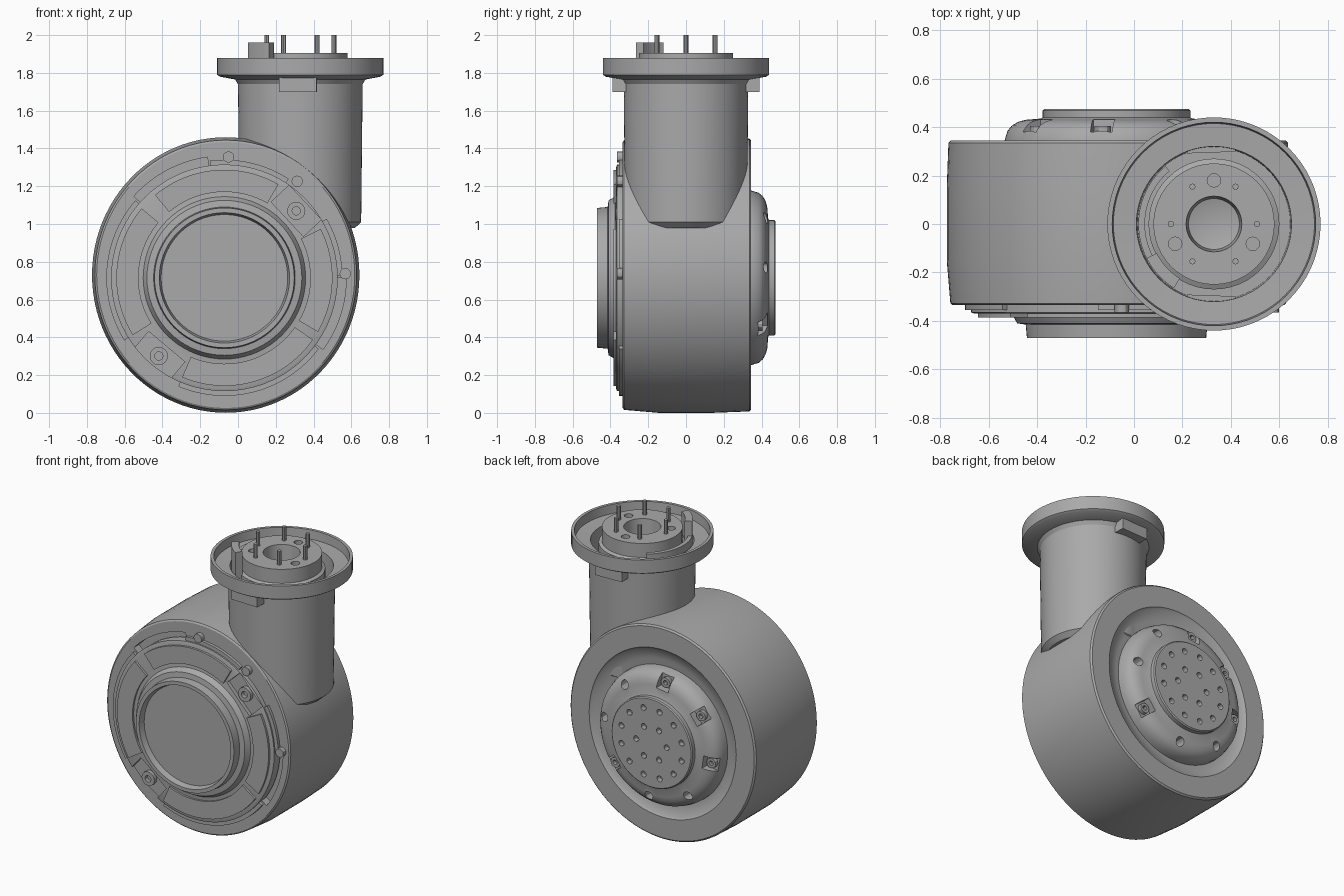
import bpy, bmesh, math
from mathutils import Matrix, Vector

if "Cube" in bpy.data.objects:
    bpy.data.objects.remove(bpy.data.objects["Cube"])

grey = bpy.data.materials.new("neutral grey")
grey.use_nodes = True
COLOUR = (0.40, 0.40, 0.40, 1)
grey.diffuse_color = COLOUR
grey.node_tree.nodes["Principled BSDF"].inputs["Base Color"].default_value = COLOUR

# Local frames: z points out of the part, y is up on the drum faces
TURN = Matrix.Rotation(math.pi / 2, 4, 'X')
DRUM = Matrix.Translation((-0.065, 0, 0.73)) @ TURN @ Matrix.Diagonal((0.99, 1.02, 1, 1))
FRONT = Matrix.Translation((-0.072, 0, 0.715)) @ TURN
BACK = Matrix.Translation((-0.072, 0, 0.715)) @ Matrix.Rotation(math.pi, 4, 'Z') @ TURN
NECK = Matrix.Translation((0.33, 0, 0))
parts = []


def polar(r, deg, h=0):
    a = math.radians(deg)
    return Vector((r * math.cos(a), r * math.sin(a), h))


def spin(bm, profile, frame, start=0, end=360, steps=72):
    """Turn a closed (radius, height) outline about the frame's z axis."""
    full = end - start == 360
    rings = [[bm.verts.new(frame @ polar(r, start + (end - start) * i / steps, h))
              for r, h in profile] for i in range(steps if full else steps + 1)]
    n = len(profile)
    for i in range(steps):
        a, b = rings[i], rings[(i + 1) % len(rings)]
        for j in range(n):
            k = (j + 1) % n
            if profile[j][0] > 0 or profile[k][0] > 0:
                bm.faces.new((a[j], a[k], b[k], b[j]))
    if not full:
        bm.faces.new(rings[0])
        bm.faces.new(rings[-1])


def band(bm, r0, r1, h0, h1, frame, start=0, end=360, steps=24):
    spin(bm, [(r0, h0), (r1, h0), (r1, h1), (r0, h1)], frame, start, end, steps)


def rod(bm, frame, r, deg, radius, h0, h1, steps=12):
    band(bm, 0, radius, h0, h1, frame @ Matrix.Translation(polar(r, deg)), steps=steps)


def block(bm, frame, r, deg, size, h):
    m = frame @ Matrix.Translation(polar(r, deg, h)) @ Matrix.Rotation(math.radians(deg), 4, 'Z')
    bmesh.ops.create_cube(bm, size=1, matrix=m @ Matrix.Diagonal((*size, 1)))


def finish(name, bm):
    bmesh.ops.remove_doubles(bm, verts=bm.verts, dist=1e-5)
    bmesh.ops.recalc_face_normals(bm, faces=bm.faces)
    mesh = bpy.data.meshes.new(name)
    bm.to_mesh(mesh)
    bm.free()
    mesh.materials.append(grey)
    ob = bpy.data.objects.new(name, mesh)
    bpy.context.collection.objects.link(ob)
    parts.append(ob)
    return ob


def carve(ob, bm):
    """Cut the shapes in bm out of ob and drop the cutter."""
    cutter = finish("cutter", bm)
    parts.remove(cutter)
    mod = ob.modifiers.new("cut", 'BOOLEAN')
    mod.object, mod.operation, mod.solver = cutter, 'DIFFERENCE', 'EXACT'
    graph = bpy.context.evaluated_depsgraph_get()
    ob.data = bpy.data.meshes.new_from_object(ob.evaluated_get(graph))
    ob.modifiers.clear()
    bpy.data.objects.remove(cutter)


# Drum body, slightly barrelled, with a coned recess at the back
bm = bmesh.new()
spin(bm, [(0, .335), (.69, .335), (.70, .328), (.715, .15), (.715, -.15), (.708, -.335),
          (.698, -.345), (.56, -.345), (.55, -.335), (.48, -.315), (0, -.315)], DRUM, steps=96)
drum = finish("drum_body", bm)
bm = bmesh.new()
for a0, a1 in ((98, 138), (-36, 0)):
    band(bm, .55, .645, .28, .4, FRONT, a0, a1)
carve(drum, bm)

# Front cover: plate, step and rim round a sunken disc
bm = bmesh.new()
spin(bm, [(0, .30), (.60, .30), (.60, .365), (.585, .37), (.47, .37), (.43, .375), (.41, .41),
          (.375, .415), (.37, .47), (.345, .47), (.335, .43), (0, .43)], FRONT)
cover = finish("front_cover", bm)
POCKETS = ((43, .52), (230, .54))
bm = bmesh.new()
for deg, r in POCKETS:
    block(bm, FRONT, r, deg, (.13, .25, .08), .385)
carve(cover, bm)

# Raised pads and an edge lip on the cover
bm = bmesh.new()
for a0, a1 in ((60, 130), (140, 212), (247, 325), (-30, 27)):
    band(bm, .455, .572, .36, .385, FRONT, a0, a1)
finish("cover_pads", bm)
bm = bmesh.new()
for a0, a1 in ((57, 97), (139, 212), (247, 323), (1, 30)):
    band(bm, .595, .625, .33, .355, FRONT, a0, a1)
finish("cover_lip", bm)

# Socket screws in the two pockets, and three small nubs on the lip
bm = bmesh.new()
for deg, r in POCKETS:
    band(bm, .022, .048, .34, .372, FRONT @ Matrix.Translation(polar(r, deg)), steps=16)
finish("cover_screws", bm)
bm = bmesh.new()
for deg in (88, 53, 2):
    rod(bm, FRONT, .64, deg, .03, .32, .365)
finish("lip_nubs", bm)

# Back dome with its boss, and alternating bolt holes and pockets
HOLES = (127, 172, 262, 307)
SEATS = (37, 82, 217, 352)
bm = bmesh.new()
spin(bm, [(0, .28), (.465, .28), (.462, .345), (.45, .385), (.43, .408), (.405, .422), (.375, .43),
          (.315, .435), (.305, .44), (.305, .468), (.298, .475), (0, .475)], BACK)
dome = finish("back_dome", bm)
bm = bmesh.new()
for deg in HOLES:
    rod(bm, BACK, .395, deg, .03, .35, .5)
for deg in SEATS:
    block(bm, BACK, .405, deg, (.09, .09, .1), .43)
for i in range(12):
    rod(bm, BACK, .235, 30 * i + 15, .02, .44, .5)
for i in range(6):
    rod(bm, BACK, .115, 60 * i, .02, .44, .5)
carve(dome, bm)
bm = bmesh.new()
for deg in SEATS:
    band(bm, .016, .034, .37, .405, BACK @ Matrix.Translation(polar(.405, deg)), steps=12)
finish("dome_screws", bm)

# Neck tube opening into a shallow cupped flange
bm = bmesh.new()
spin(bm, [(0, .98), (.29, .98), (.322, 1.01), (.33, 1.74), (.345, 1.765), (.425, 1.78),
          (.44, 1.79), (.44, 1.88), (.42, 1.88), (.415, 1.82), (.32, 1.815), (.315, 1.64),
          (0, 1.64)], NECK)
finish("neck_and_flange", bm)

# Tabs beneath the flange, front and back
bm = bmesh.new()
for deg in (-92, 92):
    block(bm, NECK, .34, deg, (.09, .20, .08), 1.74)
finish("flange_tabs", bm)

# Connector plug with a central bore and three sockets
bm = bmesh.new()
spin(bm, [(0, 1.62), (.27, 1.62), (.27, 1.80), (.25, 1.81), (.25, 1.905), (.115, 1.905),
          (.105, 1.78), (0, 1.75)], NECK, steps=48)
plug = finish("connector_plug", bm)
bm = bmesh.new()
for deg in (90, 207, 333):
    rod(bm, NECK, .18, deg, .028, 1.8, 1.95)
carve(plug, bm)

# Six contact pins and the locating key
bm = bmesh.new()
for i in range(6):
    rod(bm, NECK, .178, 60 * i, .013, 1.85, 2.0, 8)
finish("contact_pins", bm)
bm = bmesh.new()
band(bm, .265, .312, 1.64, 1.96, NECK, 207, 238, 10)
band(bm, .285, .312, 1.64, 1.86, NECK, 130, 207, 16)
finish("locating_key", bm)

# Smooth the round surfaces, keep the machined edges crisp
bpy.ops.object.select_all(action='DESELECT')
for ob in parts:
    ob.select_set(True)
bpy.context.view_layer.objects.active = drum
bpy.ops.object.shade_smooth_by_angle(angle=math.radians(30))
